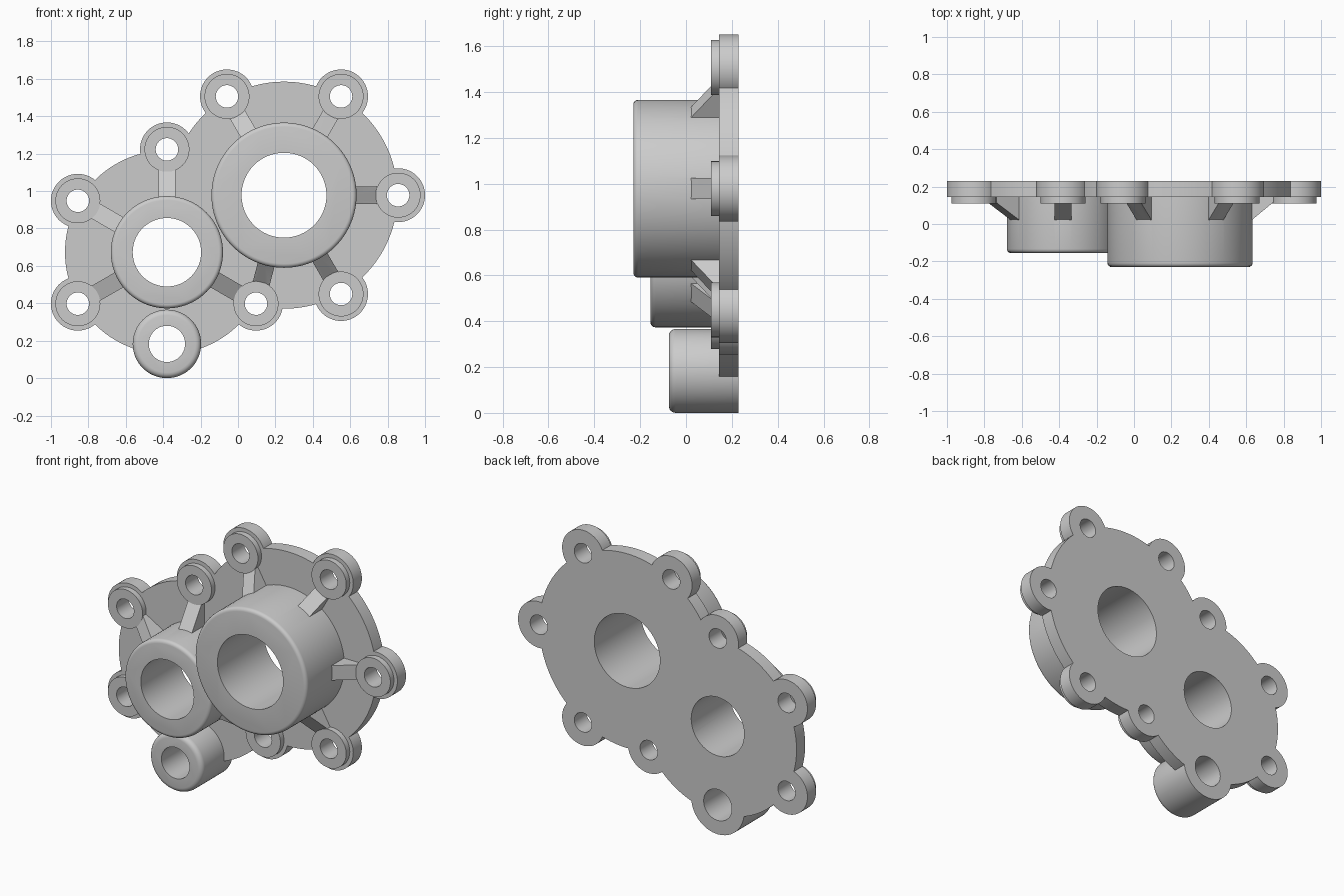
import bpy, bmesh
from math import sin, cos, pi, radians, atan2, hypot

if "Cube" in bpy.data.objects:
    bpy.data.objects.remove(bpy.data.objects["Cube"])

BACK, PLATE, RING = 0.23, 0.145, 0.11
BIG, MID, SMALL = (0.246, 0.978), (-0.38, 0.673), (-0.38, 0.183)


def finish(name, bm):
    bmesh.ops.recalc_face_normals(bm, faces=bm.faces)
    me = bpy.data.meshes.new(name)
    bm.to_mesh(me)
    bm.free()
    ob = bpy.data.objects.new(name, me)
    bpy.context.collection.objects.link(ob)
    return ob


def disc(name, centre, r, front, back=BACK, fillet=0.0, n=64):
    """Cylinder along y with an optional rounded front edge."""
    prof = [(r, back)]
    if fillet:
        prof += [(r - fillet * (1 - cos(a)), front + fillet * (1 - sin(a)))
                 for a in (i * pi / 8 for i in range(5))]
    else:
        prof.append((r, front))
    bm = bmesh.new()
    rings = [[bm.verts.new((centre[0] + q * cos(2 * pi * i / n), y,
                            centre[1] + q * sin(2 * pi * i / n)))
              for i in range(n)] for q, y in prof]
    for a, b in zip(rings, rings[1:]):
        for i in range(n):
            j = (i + 1) % n
            bm.faces.new((a[i], a[j], b[j], b[i]))
    bm.faces.new(rings[0])
    bm.faces.new(rings[-1])
    return finish(name, bm)


def rib(centre, boss_r, lug):
    """Sloped web from a boss wall down to a lug ring."""
    dx, dz = lug[0] - centre[0], lug[1] - centre[1]
    a, end = atan2(dz, dx), hypot(dx, dz) - 0.12
    prof = [(boss_r - 0.05, 0.022), (boss_r - 0.003, 0.022), (end + 0.005, RING + 0.003),
            (end + 0.03, RING + 0.02), (end + 0.03, 0.19), (boss_r - 0.05, 0.19)]
    bm = bmesh.new()
    sides = [[bm.verts.new((centre[0] + r * cos(a) - w * sin(a), y,
                            centre[1] + r * sin(a) + w * cos(a)))
              for r, y in prof] for w in (-0.046, 0.046)]
    bm.faces.new(sides[0])
    bm.faces.new(sides[1])
    for i in range(len(prof)):
        j = (i + 1) % len(prof)
        bm.faces.new((sides[0][i], sides[0][j], sides[1][j], sides[1][i]))
    return finish("rib", bm)


def combine(body, other, op):
    mod = body.modifiers.new(op, 'BOOLEAN')
    mod.operation, mod.solver, mod.object = op, 'EXACT', other
    bpy.context.view_layer.objects.active = body
    bpy.ops.object.modifier_apply(modifier=mod.name)
    bpy.data.objects.remove(other)


def polar(c, r, deg):
    return (c[0] + r * cos(radians(deg)), c[1] + r * sin(radians(deg)))


big_lugs = [polar(BIG, 0.61, d) for d in (-60, 0, 60, 120)]
mid_lugs = [polar(MID, 0.55, d) for d in (-30, 90, 150, 210)]

# Two-lobed base plate
body = disc("gear_housing_cover", BIG, 0.607, PLATE, n=128)
parts = [disc("plate_lobe", MID, 0.545, PLATE, n=128)]

# Bolt lugs with raised rings
for p in big_lugs + mid_lugs:
    parts += [disc("lug", p, 0.144, PLATE), disc("lug_ring", p, 0.12, RING, 0.2)]

# Ribs, including the shared lug between both bosses
parts += [rib(BIG, 0.388, p) for p in big_lugs + [mid_lugs[0]]]
parts += [rib(MID, 0.30, p) for p in mid_lugs]

# Bosses
parts += [disc("big_boss", BIG, 0.388, -0.23, 0.2, 0.022, 96),
          disc("mid_boss", MID, 0.30, -0.155, 0.2, 0.022, 96),
          disc("small_boss", SMALL, 0.183, -0.075, BACK, 0.03)]
for p in parts:
    combine(body, p, 'UNION')

# Bores and bolt holes
holes = [(BIG, 0.227), (MID, 0.183), (SMALL, 0.097)]
holes += [(p, 0.06) for p in big_lugs + mid_lugs]
for c, r in holes:
    combine(body, disc("hole", c, r, -0.4, 0.4), 'DIFFERENCE')

# Smooth curved walls, sharp edges kept
bpy.ops.object.select_all(action='DESELECT')
body.select_set(True)
bpy.context.view_layer.objects.active = body
bpy.ops.object.shade_smooth_by_angle(angle=radians(30))
